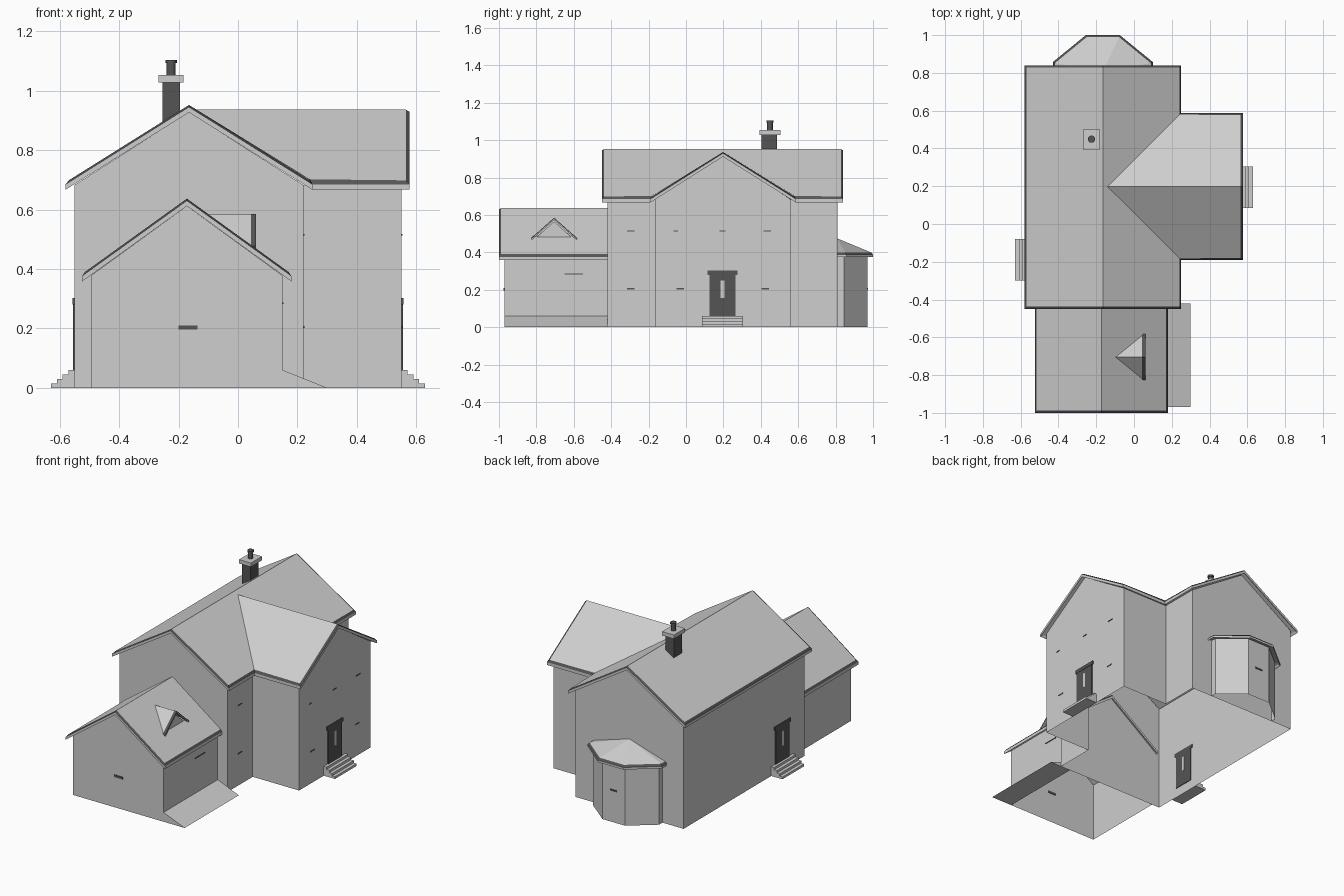
import bpy, bmesh
from mathutils import Vector

if "Cube" in bpy.data.objects:
    bpy.data.objects.remove(bpy.data.objects["Cube"])


def material(name, v):
    m = bpy.data.materials.new(name)
    m.diffuse_color = (v, v, v, 1)
    m.use_nodes = True
    m.node_tree.nodes["Principled BSDF"].inputs["Base Color"].default_value = m.diffuse_color
    return m


LIGHT = material("light_grey", 0.62)
DARK = material("dark_grey", 0.09)


def finish(name, bm, mats):
    me = bpy.data.meshes.new(name)
    bm.normal_update()
    bm.to_mesh(me)
    bm.free()
    for m in mats:
        me.materials.append(m)
    ob = bpy.data.objects.new(name, me)
    bpy.context.collection.objects.link(ob)
    return ob


def solid(name, verts, faces, mat=LIGHT):
    bm = bmesh.new()
    vs = [bm.verts.new(v) for v in verts]
    for f in faces:
        bm.faces.new([vs[i] for i in f])
    bmesh.ops.recalc_face_normals(bm, faces=bm.faces[:])
    return finish(name, bm, [mat])


def box(name, x0, x1, y0, y1, z0, z1, mat=LIGHT):
    v = [(x, y, z) for x in (x0, x1) for y in (y0, y1) for z in (z0, z1)]
    return solid(name, v, [(0, 1, 3, 2), (4, 6, 7, 5), (0, 4, 5, 1),
                           (2, 3, 7, 6), (0, 2, 6, 4), (1, 5, 7, 3)], mat)


def walls(name, plan, h, closed=True, gables=()):
    """Open-bottomed walls over a counter-clockwise plan, plus gable triangles."""
    bm = bmesh.new()
    n = len(plan)
    lo = [bm.verts.new((x, y, 0)) for x, y in plan]
    hi = [bm.verts.new((x, y, h)) for x, y in plan]
    for i in range(n if closed else n - 1):
        j = (i + 1) % n
        bm.faces.new((lo[i], lo[j], hi[j], hi[i]))
    for i, apex in gables:
        bm.faces.new((hi[i], hi[(i + 1) % n], bm.verts.new(apex)))
    return finish(name, bm, [LIGHT])


def roof(name, verts, faces, thick=0.018, rim=0.012, drop=0.007):
    """Roof sheet with a dark bevelled rim, thickened downwards."""
    bm = bmesh.new()
    vs = [bm.verts.new(v) for v in verts]
    for f in faces:
        bm.faces.new([vs[i] for i in f])
    bmesh.ops.recalc_face_normals(bm, faces=bm.faces[:])
    bm.normal_update()
    if sum(f.normal.z for f in bm.faces) < 0:
        bmesh.ops.reverse_faces(bm, faces=bm.faces[:])
        bm.normal_update()
    border = bmesh.ops.inset_region(bm, faces=bm.faces[:], thickness=rim,
                                    use_boundary=True, use_even_offset=True)["faces"]
    for v in bm.verts:
        if v.is_boundary:
            v.co.z -= drop
    top = bm.faces[:]
    ext = bmesh.ops.extrude_face_region(bm, geom=top, use_keep_orig=True)["geom"]
    bmesh.ops.translate(bm, vec=Vector((0, 0, -thick)),
                        verts=[g for g in ext if isinstance(g, bmesh.types.BMVert)])
    for f in bm.faces:
        f.material_index = 0
    for f in border:
        f.material_index = 1
    bmesh.ops.recalc_face_normals(bm, faces=bm.faces[:])
    return finish(name, bm, [LIGHT, DARK])


# House walls: main block with the side wing
RX = -0.165
walls("house_walls",
      [(-0.55, -0.42), (0.22, -0.42), (0.22, -0.165), (0.55, -0.165),
       (0.55, 0.56), (0.22, 0.56), (0.22, 0.81), (-0.55, 0.81)], 0.683,
      gables=[(0, (RX, -0.42, 0.928)), (3, (0.55, 0.198, 0.916)), (6, (RX, 0.81, 0.928))])

# House roof: main ridge along y, wing ridge along x, meeting in two valleys
E, R = 0.692, 0.952
TX = -0.14
TZ = E + (0.25 - TX) / (0.25 - RX) * (R - E)
roof("house_roof",
     [(-0.58, -0.45, E), (-0.58, 0.84, E), (RX, 0.84, R), (RX, -0.45, R),
      (0.25, -0.45, E), (0.25, -0.19, E), (TX, 0.198, TZ), (0.25, 0.587, E),
      (0.25, 0.84, E), (0.577, -0.19, E), (0.577, 0.198, TZ), (0.577, 0.587, E)],
     [(0, 3, 2, 1), (3, 4, 5, 6, 7, 8, 2), (5, 9, 10, 6), (6, 10, 11, 7)])

# Garage
GX = -0.172
walls("garage_walls", [(-0.495, -0.42), (-0.495, -0.97), (0.15, -0.97), (0.15, -0.42)],
      0.378, closed=False, gables=[(1, (GX, -0.97, 0.612))])
roof("garage_roof",
     [(-0.525, -1.0, 0.383), (-0.525, -0.405, 0.383), (GX, -0.405, 0.637),
      (GX, -1.0, 0.637), (0.18, -1.0, 0.383), (0.18, -0.405, 0.383)],
     [(0, 3, 2, 1), (3, 4, 5, 2)])
solid("garage_ramp",
      [(x, y, z) for y in (-0.97, -0.42) for x, z in ((0.15, 0), (0.30, 0), (0.15, 0.06))],
      [(0, 1, 2), (3, 5, 4), (0, 3, 4, 1), (1, 4, 5, 2), (0, 2, 5, 3)])
box("garage_handle", -0.2, -0.137, -0.975, -0.967, 0.196, 0.21, DARK)

# Dormer on the garage roof
DY, DW, DT, DB = -0.705, 0.122, 0.583, 0.475
solid("dormer_roof",
      [(-0.098, DY, DT), (0.05, DY, DT), (0.05, DY - DW, DB), (0.05, DY + DW, DB)],
      [(0, 2, 1), (0, 1, 3)])
solid("dormer_front",
      [(0.042, DY - 0.1, DB), (0.042, DY + 0.1, DB), (0.042, DY, DT - 0.018)], [(0, 1, 2)])
for s in (-1, 1):  # dark rim with light underside strip on each slope
    for nm, x0, x1, dz, m in (("dormer_rim", 0.043, 0.06, 0.002, DARK),
                              ("dormer_fascia", 0.044, 0.0605, -0.004, LIGHT)):
        pts = [(x, y, z + dz + t) for x in (x0, x1) for t in (0, -0.006)
               for y, z in ((DY, DT), (DY + s * DW, DB))]
        solid(nm, pts, [(0, 1, 5, 4), (2, 6, 7, 3), (0, 2, 3, 1),
                        (4, 5, 7, 6), (1, 3, 7, 5), (0, 4, 6, 2)], m)

# Bay at the back
walls("bay_walls", [(0.07, 0.81), (0.07, 0.845), (-0.085, 0.97),
                    (-0.245, 0.97), (-0.40, 0.845), (-0.40, 0.81)], 0.385, closed=False)
roof("bay_roof",
     [(RX, 0.795, 0.475), (0.10, 0.795, 0.395), (0.10, 0.857, 0.395), (-0.075, 1.0, 0.395),
      (-0.255, 1.0, 0.395), (-0.43, 0.857, 0.395), (-0.43, 0.795, 0.395)],
     [(0, i, i + 1) for i in range(1, 6)], thick=0.014)

# Side doors, each with a glazed slot and four steps
for side, s, yc, wall in (("right", 1, 0.195, 0.55), ("left", -1, -0.19, 0.55)):
    def span(a, b):
        return sorted((s * a, s * b))
    box(side + "_door", *span(wall - 0.004, wall + 0.005), yc - 0.07, yc + 0.07, 0.06, 0.285, DARK)
    box(side + "_door_head", *span(wall - 0.004, wall + 0.007), yc - 0.08, yc + 0.08, 0.28, 0.303, DARK)
    box(side + "_door_slot", *span(wall - 0.005, wall + 0.006), yc - 0.01, yc + 0.01, 0.155, 0.25)
    for k in range(4):
        box(side + "_step", *span(wall, wall + 0.08 - 0.02 * k),
            yc - 0.11, yc + 0.11, 0.015 * k, 0.015 * (k + 1))

# Thin dark sills on the walls
for x, y, z, w in ((0.22, -0.295, 0.515, 0.02), (0.22, -0.295, 0.205, 0.02),
                   (0.55, -0.055, 0.515, 0.012), (0.55, -0.03, 0.205, 0.02),
                   (0.55, 0.195, 0.515, 0.015), (0.55, 0.435, 0.515, 0.02),
                   (0.55, 0.425, 0.205, 0.02), (0.15, -0.6, 0.285, 0.05)):
    box("sill", x - 0.002, x + 0.003, y - w, y + w, z - 0.003, z + 0.003, DARK)
box("bay_sill", -0.19, -0.14, 0.968, 0.974, 0.2, 0.21, DARK)

# Chimney
box("chimney_stack", -0.254, -0.195, 0.405, 0.487, 0.80, 1.03, DARK)
box("chimney_cap", -0.267, -0.183, 0.392, 0.504, 1.028, 1.053)
for r, z0, z1 in ((0.015, 1.05, 1.095), (0.019, 1.093, 1.104)):
    bm = bmesh.new()
    bmesh.ops.create_cone(bm, cap_ends=True, segments=16, radius1=r, radius2=r, depth=z1 - z0)
    bmesh.ops.translate(bm, vec=(-0.225, 0.449, (z0 + z1) / 2), verts=bm.verts[:])
    finish("chimney_pot", bm, [DARK])
